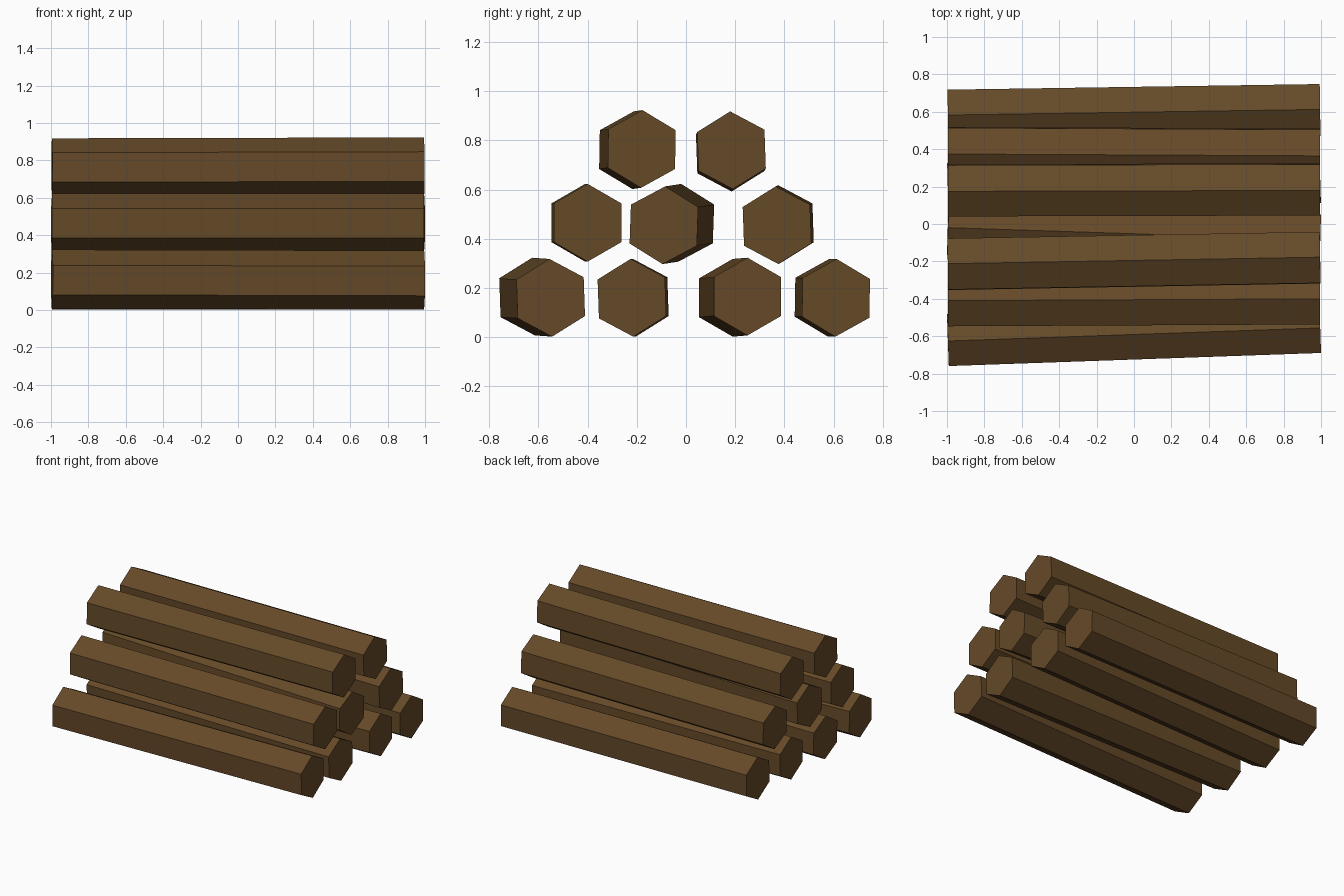
import bpy, bmesh
from math import cos, sin, radians
from mathutils import Vector

cube = bpy.data.objects.get("Cube")
if cube:
    bpy.data.objects.remove(cube, do_unlink=True)

wood = bpy.data.materials.new("brown_wood")
wood.use_nodes = True
colour = (0.130, 0.067, 0.021, 1)
wood.diffuse_color = colour
wood.node_tree.nodes["Principled BSDF"].inputs["Base Color"].default_value = colour

RADIUS = 0.158
HALF_LENGTH = 0.995


def make_log(name, left_end, right_end, roll):
    """Six-sided log between two (y, z) end centres, caps square to its axis."""
    ends = [Vector((HALF_LENGTH, *left_end)), Vector((-HALF_LENGTH, *right_end))]
    axis = (ends[0] - ends[1]).normalized()
    side = Vector((0, 0, 1)).cross(axis).normalized()
    up = axis.cross(side)
    bm = bmesh.new()
    rings = []
    for centre in ends:
        ring = []
        for i in range(6):
            a = radians(30 + 60 * i + roll)
            ring.append(bm.verts.new(centre + RADIUS * (cos(a) * side + sin(a) * up)))
        rings.append(ring)
        bm.faces.new(ring)
    for i in range(6):
        j = (i + 1) % 6
        bm.faces.new((rings[0][i], rings[0][j], rings[1][j], rings[1][i]))
    bmesh.ops.recalc_face_normals(bm, faces=bm.faces)
    mesh = bpy.data.meshes.new(name)
    bm.to_mesh(mesh)
    bm.free()
    mesh.materials.append(wood)
    bpy.context.collection.objects.link(bpy.data.objects.new(name, mesh))


# Rows of the stack, front to back: end centres (y, z) and roll in degrees
stack = {
    "bottom_log": [
        ((-0.55, 0.16), (-0.62, 0.165), 2),
        ((-0.22, 0.16), (-0.21, 0.16), 2),
        ((0.25, 0.165), (0.19, 0.16), 0),
        ((0.61, 0.16), (0.58, 0.16), -1),
    ],
    "middle_log": [
        ((-0.40, 0.465), (-0.41, 0.465), 0),
        ((-0.09, 0.455), (-0.025, 0.465), -2),
        ((0.37, 0.455), (0.38, 0.46), 2),
    ],
    "top_log": [
        ((-0.18, 0.765), (-0.215, 0.76), -1),
        ((0.185, 0.76), (0.18, 0.75), 2),
    ],
}
for row, logs in stack.items():
    for number, log in enumerate(logs, 1):
        make_log(f"{row}_{number}", *log)
